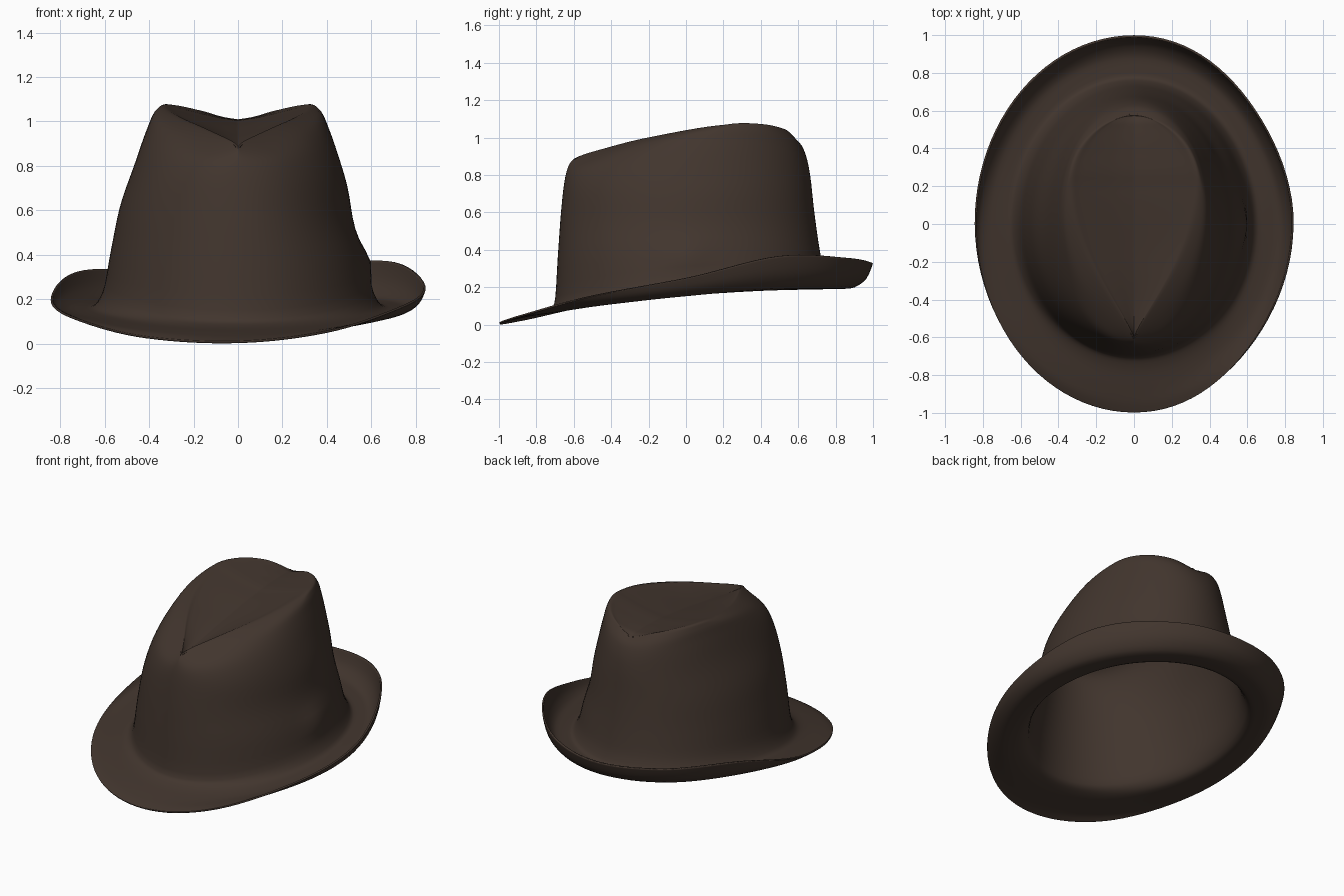
import bpy, bmesh, math

cube = bpy.data.objects.get("Cube")
if cube:
    bpy.data.objects.remove(cube)

SEGMENTS = 96
STEPS = 4

# Section rings from the brim edge up to the ridge of the crown:
# half width, front y, back y, centre y, pinch power front / back,
# then heights every 30 degrees from front round the side to back
RINGS = [
    ((.835, -.998, .99, 0, 1, 1), (.011, .045, .135, .225, .345, .345, .33)),   # brim edge
    ((.815, -.95, .955, 0, 1, 1), (.028, .058, .125, .19, .265, .265, .25)),    # brim curl
    ((.755, -.87, .875, 0, 1, 1), (.048, .068, .115, .162, .2, .203, .203)),    # brim valley
    ((.66, -.76, .785, 0, 1, 1), (.075, .09, .125, .165, .19, .198, .2)),       # crown foot
    ((.61, -.705, .745, 0, 1, 1), (.11, .13, .18, .23, .25, .26, .26)),
    ((.572, -.685, .715, 0, 1, 1), (.37, .38, .4, .42, .42, .41, .4)),          # crown wall
    ((.533, -.67, .685, 0, 1, 1), (.58, .58, .59, .61, .61, .61, .61)),
    ((.468, -.655, .665, 0, 1, 1), (.73, .74, .77, .8, .81, .8, .79)),
    ((.413, -.643, .648, .04, 1.1, 1), (.8, .83, .89, .955, .97, .925, .88)),
    ((.375, -.625, .617, .12, 1.6, 1), (.855, .885, .965, 1.04, 1.045, 1, .96)),
    ((.335, -.6, .575, .22, 2.5, 1.1), (.887, .927, 1.003, 1.07, 1.073, 1.045, 1)),  # ridge
]
# The left of the brim is turned up more: extra height and inward roll
BRIM_TURN = [(.025, .1), (.012, .08), (0, .04)]


def spline(p0, p1, p2, p3, t):
    """Smooth curve through the heights of one ring."""
    return p1 + .5 * t * (p2 - p0 + t * (2 * p0 - 5 * p1 + 4 * p2 - p3
                                         + t * (3 * (p1 - p2) + p3 - p0)))


def slope(d0, d1):
    return 2 * d0 * d1 / (d0 + d1) if d0 * d1 > 0 else 0


def tight_spline(p0, p1, p2, p3, t):
    """Smooth curve from ring to ring that never overshoots."""
    m1, m2 = slope(p1 - p0, p2 - p1), slope(p2 - p1, p3 - p2)
    u = 1 - t
    return u * u * ((1 + 2 * t) * p1 + t * m1) + t * t * ((3 - 2 * t) * p2 - u * m2)


def height(values, s):
    pos = (math.asin(max(-1, min(1, s))) / math.pi + .5) * 6
    i = min(int(pos), 5)
    mirrored = [values[1], *values, values[5]]
    return spline(*mirrored[i:i + 4], pos - i)


def ring_points(shape, heights, lift, roll):
    width, front, back, centre, pinch_front, pinch_back = shape
    points = []
    for k in range(SEGMENTS):
        a = 2 * math.pi * k / SEGMENTS
        c, s = math.cos(a), math.sin(a)
        pinch = pinch_front if s < 0 else pinch_back
        x = math.copysign(width * abs(c) ** pinch, c)
        y = centre + s * ((centre - front) if s < 0 else (back - centre))
        if c > 0:
            x -= roll * (c * s) ** 2
        points.append((x, y, height(heights, s) + lift * c))
    return points


turns = BRIM_TURN + [(0, 0)] * (len(RINGS) - len(BRIM_TURN))
rows = [ring_points(*ring, *turn) for ring, turn in zip(RINGS, turns)]

# Teardrop dent: the ridge folds in to a sunken centre line
ridge = rows[-1]
for scale in (.85, .55, .25, 0):
    dent = []
    for k, (x, y, z) in enumerate(ridge):
        sunk = .075 * abs(math.cos(2 * math.pi * k / SEGMENTS)) * (1 - scale ** 1.3)
        dent.append((x * scale, y, z - sunk))
    rows.append(dent)

# Smooth the rings into one continuous felt surface
fine = []
last = len(rows) - 1
for i in range(last):
    around = [rows[max(0, min(last, i + d))] for d in (-1, 0, 1, 2)]
    for step in range(STEPS):
        fine.append([tuple(tight_spline(*axis, step / STEPS) for axis in zip(*pts))
                     for pts in zip(*around)])
fine.append(rows[last])


def fold(p):
    """Shallow hollow and small fold low on the left side of the crown."""
    x, y, z = p
    if x > 0:
        hollow = .05 * x * math.exp(-((z - .56) / .15) ** 2)
        x += .022 * math.exp(-(y / .12) ** 2 - ((z - .37) / .07) ** 2) - hollow
    return x, y, z


bm = bmesh.new()
grid = [[bm.verts.new(fold(p)) for p in row] for row in fine]
for low, high in zip(grid, grid[1:]):
    for k in range(SEGMENTS):
        n = (k + 1) % SEGMENTS
        bm.faces.new((low[k], low[n], high[n], high[k]))
bmesh.ops.remove_doubles(bm, verts=bm.verts, dist=.0005)

mesh = bpy.data.meshes.new("felt_hat")
bm.to_mesh(mesh)
bm.free()
hat = bpy.data.objects.new("felt_hat", mesh)
bpy.context.collection.objects.link(hat)

# Dark brown felt
felt = bpy.data.materials.new("dark_brown_felt")
felt.use_nodes = True
colour = (.054, .036, .027, 1)
felt.diffuse_color = colour
felt.node_tree.nodes["Principled BSDF"].inputs["Base Color"].default_value = colour
mesh.materials.append(felt)

# Felt thickness
shell = hat.modifiers.new("thickness", "SOLIDIFY")
shell.thickness = .01
shell.offset = -1

bpy.context.view_layer.objects.active = hat
hat.select_set(True)
bpy.ops.object.shade_smooth_by_angle(angle=math.radians(50))
